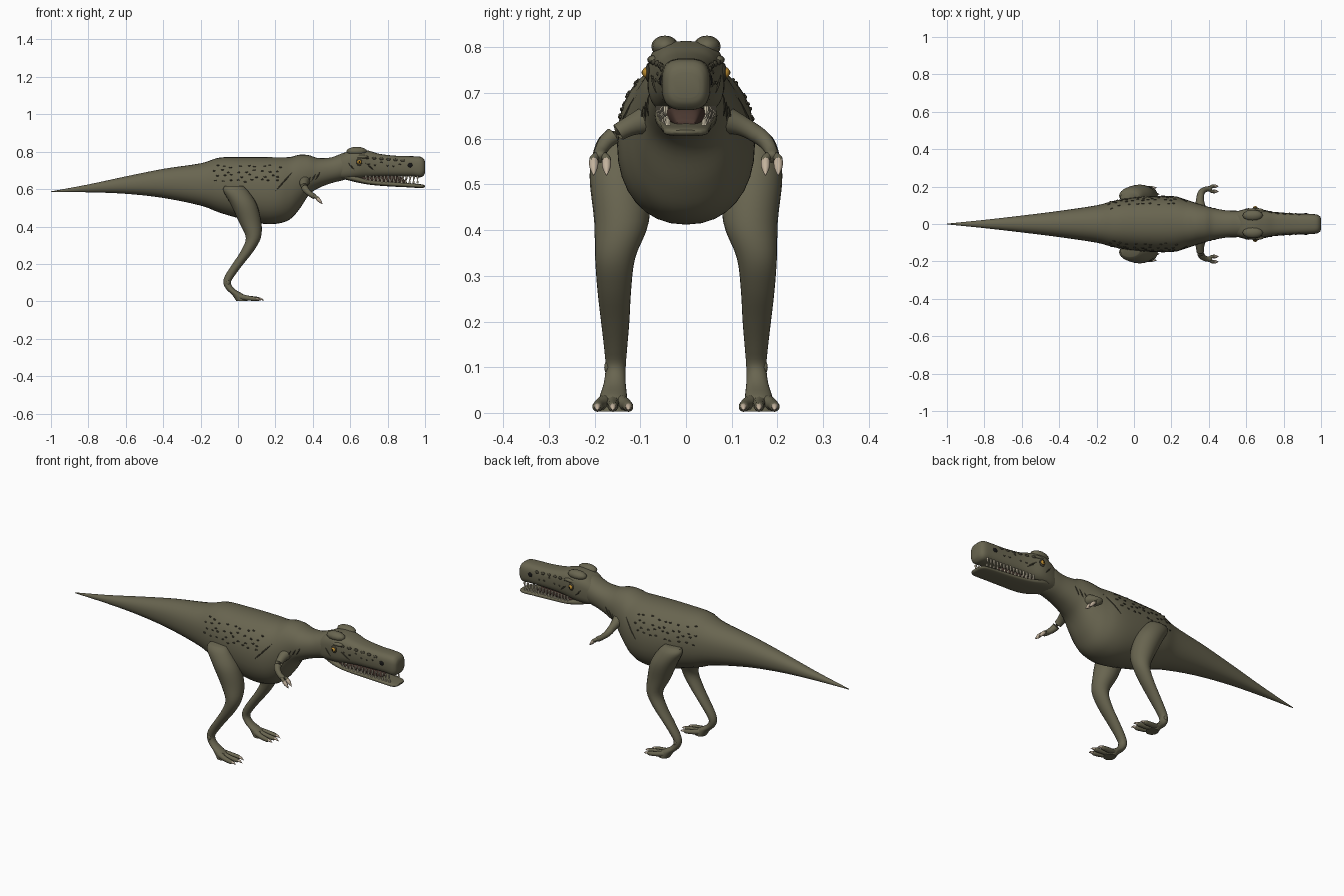
import bpy, bmesh, math, random
from mathutils import Vector, Matrix
from mathutils.bvhtree import BVHTree

random.seed(4)
default = bpy.data.objects.get("Cube")
if default:
    bpy.data.objects.remove(default)


def material(name, *rgb):
    mat = bpy.data.materials.new(name)
    mat.use_nodes = True
    mat.diffuse_color = (*rgb, 1)
    bsdf = next(n for n in mat.node_tree.nodes if n.type == 'BSDF_PRINCIPLED')
    bsdf.inputs["Base Color"].default_value = (*rgb, 1)
    return mat


skin = material("olive skin", .14, .13, .08)
scale_dark = material("dark scale", .06, .055, .035)
ivory = material("tooth ivory", .75, .67, .5)
horn = material("claw horn", .55, .45, .34)
amber = material("eye amber", .5, .26, .03)
black = material("black", .008, .008, .008)
mouth_dark = material("mouth brown", .07, .04, .03)


def finish(name, bm, mat):
    """Turn a bmesh into a smooth shaded object and return its surface tree."""
    bmesh.ops.recalc_face_normals(bm, faces=bm.faces)
    tree = BVHTree.FromBMesh(bm)
    mesh = bpy.data.meshes.new(name)
    bm.to_mesh(mesh)
    bm.free()
    mesh.materials.append(mat)
    mesh.shade_smooth()
    mesh.set_sharp_from_angle(angle=math.radians(50))
    bpy.context.collection.objects.link(bpy.data.objects.new(name, mesh))
    return tree


def spline(stations, steps):
    """Catmull-Rom interpolation through tuples of any length."""
    out = []
    for i in range(len(stations) - 1):
        a, b, c, d = (stations[min(max(i + k, 0), len(stations) - 1)] for k in (-1, 0, 1, 2))
        for j in range(steps):
            t = j / steps
            out.append([(2*q + (r - p)*t + (2*p - 5*q + 4*r - s)*t*t
                         + (3*q - p - 3*r + s)*t**3) / 2 for p, q, r, s in zip(a, b, c, d)])
    return out + [list(stations[-1])]


def oval(center, u, v, sides, power=2.0):
    pts = []
    for k in range(sides):
        a = math.tau * k / sides
        c, s = math.cos(a), math.sin(a)
        pts.append(center + u * math.copysign(abs(c) ** (2 / power), c)
                   + v * math.copysign(abs(s) ** (2 / power), s))
    return pts


def bridge(bm, rings):
    loops = [[bm.verts.new(p) for p in ring] for ring in rings]
    n = len(loops[0])
    for a, b in zip(loops, loops[1:]):
        for k in range(n):
            bm.faces.new((a[k], a[(k + 1) % n], b[(k + 1) % n], b[k]))
    bm.faces.new(loops[0])
    bm.faces.new(loops[-1])


def hull(name, stations, mat, power=2.0):
    """Loft along x from stations of x, bottom, top, half width."""
    bm = bmesh.new()
    bridge(bm, [oval(Vector((x, 0, (lo + hi) / 2)), Vector((0, max(w, .001), 0)),
                     Vector((0, 0, max(hi - lo, .002) / 2)), 32, power)
                for x, lo, hi, w in spline(stations, 5)])
    return finish(name, bm, mat)


def tube(bm, stations, sides=10, steps=4):
    """Round tube through stations of x, y, z, radius."""
    pts = spline(stations, steps)
    rings = []
    for i, p in enumerate(pts):
        t = Vector(pts[min(i + 1, len(pts) - 1)][:3]) - Vector(pts[max(i - 1, 0)][:3])
        t.normalize()
        side = t.cross(Vector((0, 1, 0) if abs(t.y) < .8 else (0, 0, 1))).normalized()
        r = max(p[3], .0006)
        rings.append(oval(Vector(p[:3]), side * r, t.cross(side) * r, sides))
    bridge(bm, rings)


def blob(bm, center, size, normal=None):
    rot = normal.to_track_quat('Z', 'X').to_matrix().to_4x4() if normal else Matrix()
    bmesh.ops.create_uvsphere(bm, u_segments=12, v_segments=8, radius=1,
                              matrix=Matrix.Translation(center) @ rot @ Matrix.Diagonal((*size, 1)))


def on_side(tree, x, z, s):
    """Point and normal on a surface seen from the side s."""
    hit, normal, _, _ = tree.ray_cast(Vector((x, s, z)), Vector((0, -s, 0)))
    return hit, normal


# Tail, trunk and neck
body = hull("body", [
    (-1, .584, .588, .002), (-.8, .583, .625, .022), (-.6, .575, .668, .045),
    (-.4, .553, .708, .07), (-.2, .512, .738, .1), (-.1, .475, .768, .126),
    (.02, .44, .771, .143), (.14, .414, .771, .151), (.22, .417, .77, .147),
    (.28, .44, .772, .13), (.33, .495, .784, .113), (.38, .57, .781, .097),
    (.43, .605, .766, .084), (.5, .632, .77, .072), (.57, .65, .795, .07),
    (.62, .67, .79, .06)], skin, 2.2)

# Head and jaw
skull = hull("skull", [
    (.53, .655, .765, .06), (.58, .65, .8, .076), (.64, .654, .814, .084),
    (.7, .66, .805, .072), (.76, .665, .788, .063), (.85, .667, .778, .057),
    (.93, .667, .776, .054), (.975, .663, .773, .051), (.994, .675, .76, .041),
    (1, .69, .745, .028)], skin, 3)
hull("lower_jaw", [
    (.57, .652, .69, .055), (.63, .637, .672, .068), (.7, .624, .651, .065),
    (.8, .615, .641, .057), (.9, .61, .633, .053), (.97, .606, .627, .049),
    (.992, .607, .623, .038), (1, .612, .619, .025)], skin, 3)
hull("mouth_lining", [(.6, .645, .675, .05), (.7, .64, .668, .052),
                      (.85, .628, .672, .035), (.9, .625, .64, .02)], mouth_dark, 3)

# Teeth along both jaws
for name, count, z0, slope, reach, inset in (
        ("upper_teeth", 15, .672, 0, -.027, .007), ("lower_teeth", 14, .641, -.05, .021, .012)):
    bm = bmesh.new()
    for s in (-1, 1):
        for k in range(count):
            x = .685 + .275 * k / (count - 1)
            y = s * (.068 - .06 * (x - .685) - inset)
            z = z0 + slope * (x - .72)
            length = reach * random.uniform(.8, 1.15)
            tube(bm, [(x, y, z, .006), (x, y, z + length * .6, .0045),
                      (x - .003, y, z + length, 0)], 6, 2)
    finish(name, bm, ivory)

for s, side in ((1, "left"), (-1, "right")):
    # Brow ridge, eye, nostril
    bm = bmesh.new()
    blob(bm, (.635, s * .046, .802), (.055, .03, .024))
    blob(bm, (.66, s * .071, .773), (.036, .014, .01))
    finish(side + "_brow", bm, skin)
    hit, normal = on_side(skull, .648, .745, s)
    out = Vector((0, s, 0))
    for part, size, push, mat in (("socket", (.021, .016, .006), 0, scale_dark),
                                  ("eye", (.012, .012, .009), .004, amber),
                                  ("pupil", (.006, .004, .004), .0105, black)):
        bm = bmesh.new()
        blob(bm, hit + out * push, size, out)
        finish(side + "_" + part, bm, mat)
    bm = bmesh.new()
    hit, normal = on_side(skull, .92, .728, s)
    blob(bm, hit, (.012, .013, .004), normal)
    finish(side + "_nostril", bm, black)

    # Raised scales on the flank, snout and cheek
    bm = bmesh.new()
    for row in range(4):
        for k in range(9):
            x = -.13 + .042 * k + .015 * (row % 2) + random.uniform(-.01, .01)
            hit, normal = on_side(body, x, .645 + .026 * row + random.uniform(-.008, .008), s)
            blob(bm, hit, (.004, .008, .004), normal)
    for k in range(6):
        hit, normal = on_side(skull, .69 + .038 * k, .768 - .003 * k, s)
        blob(bm, hit, (.007, .012, .005), normal)
        hit, normal = on_side(skull, .7 + .033 * k, .735 + random.uniform(-.02, .015), s)
        blob(bm, hit, (.004, .006, .003), normal)
    finish(side + "_scales", bm, scale_dark)

    # Skin creases behind the shoulder, on the neck and cheek
    bm = bmesh.new()
    creases = [(body, .2, .59, .29, .69), (skull, .59, .74, .625, .7), (skull, .68, .74, .73, .7)]
    creases += [(body, .365 + d, .625 + d / 2, .39 + d, .67 + d / 2) for d in (0, .025, .05)]
    for tree, xa, za, xb, zb in creases:
        path = []
        for k in range(7):
            t = k / 6
            hit, normal = on_side(tree, xa + (xb - xa) * t, za + (zb - za) * t, s)
            path.append((*hit, .0035 * math.sin(math.pi * t)))
        tube(bm, path, 6, 2)
    finish(side + "_creases", bm, scale_dark)

    # Leg from hip to ankle: x, y, z, half depth, half width
    bm = bmesh.new()
    leg = [(-.022, .145, .617, .05, .03), (-.012, .152, .59, .066, .045),
           (.03, .147, .52, .07, .064), (.066, .141, .42, .059, .06),
           (.082, .155, .34, .04, .044), (.05, .157, .27, .034, .037),
           (0, .155, .2, .029, .031), (-.042, .154, .14, .026, .025),
           (-.058, .154, .1, .02, .022), (-.04, .156, .065, .023, .024),
           (0, .159, .035, .032, .03), (.02, .16, .003, .03, .032)]
    bridge(bm, [oval(Vector((x, s * y, z)), Vector((a, 0, 0)), Vector((0, b, 0)), 24)
                for x, y, z, a, b in spline(leg, 4)])
    blob(bm, (-.055, s * .172, .1), (.01, .007, .014))
    finish(side + "_leg", bm, skin)

    # Three toes with claws
    toes, claws = bmesh.new(), bmesh.new()
    for d, reach in ((-.034, .09), (0, .105), (.034, .09)):
        y = s * (.16 + d)
        tube(toes, [(.005, s * (.16 + d * .4), .026, .017), (.05, s * (.16 + d * .85), .018, .013),
                    (reach, y, .013, .011), (reach + .01, y, .012, .006)])
        tube(claws, [(reach, y, .014, .008), (reach + .018, y, .012, .006),
                     (reach + .034, y, .004, 0)], 8)

    # Arm with two clawed fingers
    arm = bmesh.new()
    tube(arm, [(.355, s * .075, .645, .034), (.353, s * .125, .627, .022),
               (.36, s * .168, .6, .018), (.385, s * .186, .575, .014),
               (.408, s * .188, .56, .014), (.414, s * .188, .556, .008)], 14)
    for y in (s * .174, s * .202):
        tube(arm, [(.398, s * .188, .566, .009), (.418, y, .557, .009), (.43, y, .546, .008)])
        tube(claws, [(.423, y, .552, .01), (.437, y, .537, .009), (.452, y, .52, .001)], 8)
    finish(side + "_toes", toes, skin)
    finish(side + "_arm", arm, skin)
    finish(side + "_claws", claws, horn)
